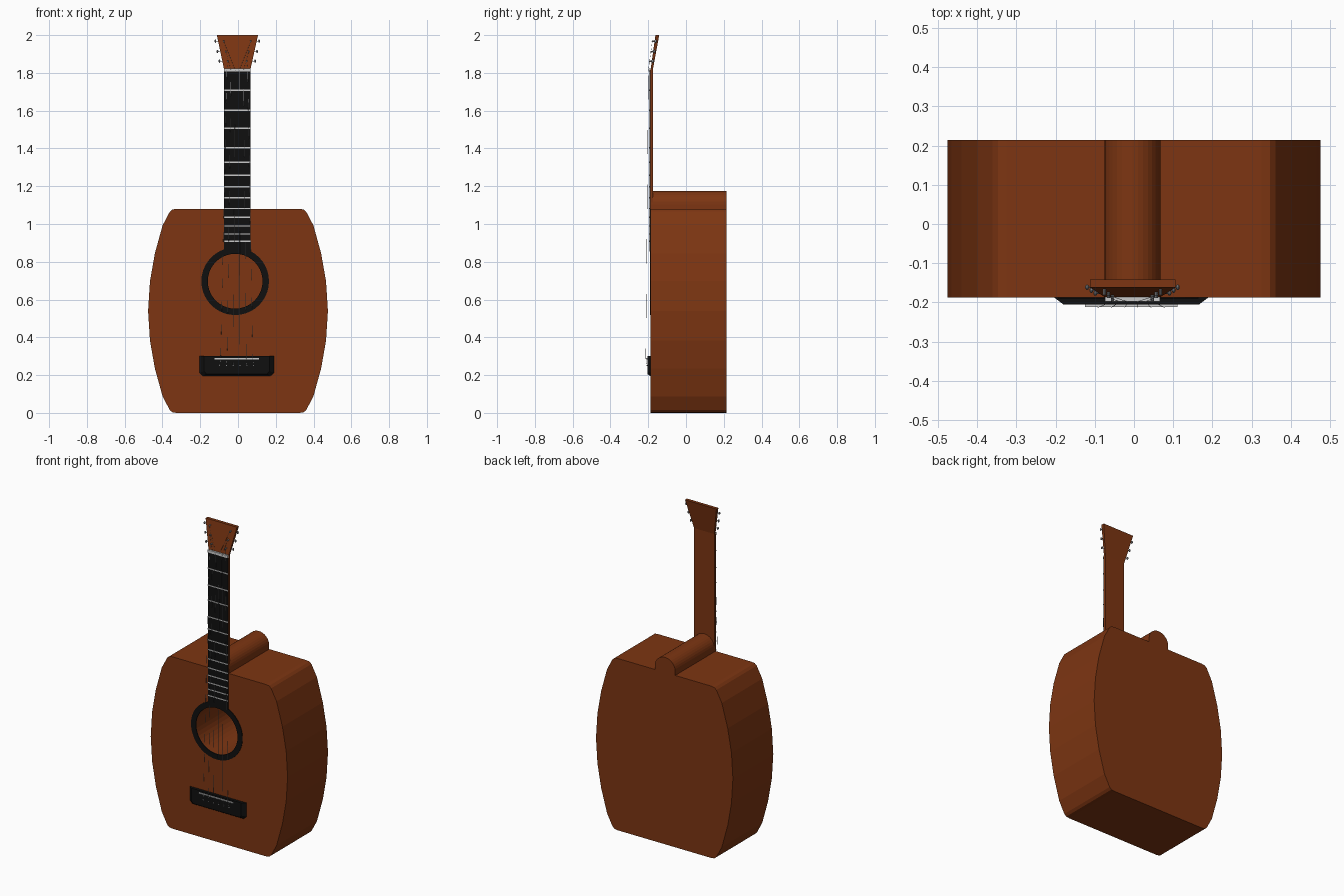
import bpy, bmesh, math
from mathutils import Vector

if "Cube" in bpy.data.objects:
    bpy.data.objects.remove(bpy.data.objects["Cube"])

CX = -0.004      # neck axis
FRONT = -0.187   # soundboard plane
HOLE = (-0.015, 0.697)


def material(name, rgb):
    m = bpy.data.materials.new(name)
    m.diffuse_color = (*rgb, 1)
    m.use_nodes = True
    m.node_tree.nodes["Principled BSDF"].inputs["Base Color"].default_value = m.diffuse_color
    return m


WOOD = material("wood", (0.205, 0.036, 0.006))
BLACK = material("ebony", (0.005, 0.005, 0.005))
BONE = material("bone", (0.7, 0.7, 0.7))
METAL = material("metal", (0.25, 0.25, 0.26))


def finish(name, bm, mat):
    bmesh.ops.recalc_face_normals(bm, faces=bm.faces)
    me = bpy.data.meshes.new(name)
    bm.to_mesh(me)
    bm.free()
    me.materials.append(mat)
    ob = bpy.data.objects.new(name, me)
    bpy.context.collection.objects.link(ob)
    return ob


def loft(name, a, b, mat):
    """Solid between two matching outlines of 3D points."""
    bm = bmesh.new()
    va, vb = [bm.verts.new(p) for p in a], [bm.verts.new(p) for p in b]
    bm.faces.new(va)
    bm.faces.new(vb)
    n = len(va)
    for i in range(n):
        bm.faces.new((va[i], va[(i + 1) % n], vb[(i + 1) % n], vb[i]))
    return finish(name, bm, mat)


def plate(name, outline, y0, y1, mat):
    return loft(name, [(x, y0, z) for x, z in outline],
                [(x, y1, z) for x, z in outline], mat)


def box(name, x0, x1, y0, y1, z0, z1, mat):
    return plate(name, [(x0, z0), (x1, z0), (x1, z1), (x0, z1)], y0, y1, mat)


def circle(r, n, c):
    return [(c[0] + r * math.cos(2 * math.pi * i / n),
             c[1] + r * math.sin(2 * math.pi * i / n)) for i in range(n)]


def rod(name, points, r, mat, sides=8):
    """Straight round segments through the points."""
    bm = bmesh.new()
    for p, q in zip(points, points[1:]):
        p, q = Vector(p), Vector(q)
        geo = bmesh.ops.create_cone(bm, cap_ends=True, segments=sides,
                                    radius1=r, radius2=r, depth=(q - p).length)
        rot = (q - p).to_track_quat('Z', 'Y')
        for v in geo["verts"]:
            v.co = rot @ v.co + (p + q) / 2
    return finish(name, bm, mat)


# Body: barrel outline with a deep sound hole
quarter = [(0.476, 0.54), (0.466, 0.697), (0.44, 0.845), (0.399, 0.993),
           (0.361, 1.065), (0.347, 1.077), (0.325, 1.08)]
right = [(x, 1.08 - z) for x, z in quarter[:0:-1]] + quarter
outline = right + [(-x, z) for x, z in reversed(right)]
body = plate("body", outline, FRONT, 0.214, WOOD)
cutter = plate("sound_hole_cutter", circle(0.146, 40, HOLE), FRONT - 0.05, 0.19, WOOD)
cutter.hide_render = True
cutter.hide_set(True)
mod = body.modifiers.new("sound_hole", 'BOOLEAN')
mod.operation, mod.object, mod.solver = 'DIFFERENCE', cutter, 'EXACT'

# Rounded heel on top of the body
arc = [(CX + 0.071 * math.cos(math.pi * i / 16), 1.104 + 0.071 * math.sin(math.pi * i / 16))
       for i in range(17)]
plate("neck_heel", [(CX + 0.071, 1.06)] + arc + [(CX - 0.071, 1.06)], FRONT, 0.214, WOOD)

# Rosette ring around the sound hole
bm = bmesh.new()
loops = [[bm.verts.new((x, y, z)) for x, z in circle(r, 40, HOLE)]
         for r, y in ((0.145, FRONT + 0.002), (0.145, -0.19), (0.179, -0.19), (0.179, FRONT + 0.002))]
for k in range(4):
    a, b = loops[k], loops[(k + 1) % 4]
    for i in range(40):
        j = (i + 1) % 40
        bm.faces.new((a[i], a[j], b[j], b[i]))
finish("rosette", bm, BLACK)

# Neck, fretboard and nut
NL, NR = CX - 0.07, CX + 0.07
box("neck", NL, NR, FRONT, -0.175, 1.07, 1.82, WOOD)
box("fretboard", NL, NR, -0.193, FRONT, 0.855, 1.815, BLACK)
box("nut", NL, NR, -0.198, -0.18, 1.808, 1.824, BONE)

# Frets
for i, z in enumerate((1.708, 1.602, 1.507, 1.404, 1.327, 1.258, 1.197,
                       1.139, 1.083, 1.036, 0.99, 0.948, 0.909)):
    box(f"fret_{i + 1}", NL, NR, -0.196, -0.192, z - 0.003, z + 0.003, BONE)


# Headstock: flared and leaning back
def head_y(z):
    return FRONT + (z - 1.82) * 0.14


head = [(NL, 1.82), (NR, 1.82), (0.106, 2.0), (-0.112, 2.0)]
loft("headstock", [(x, head_y(z), z) for x, z in head],
     [(x, head_y(z) + 0.012 + (z - 1.82) * 0.045, z) for x, z in head], WOOD)

# Bridge with sloping ends and lower edge, plus saddle
bx = -0.007
base = [(-0.2, 0.30), (-0.2, 0.212), (-0.18, 0.193), (0.18, 0.193), (0.2, 0.212), (0.2, 0.30)]
top = [(-0.173, 0.30), (-0.173, 0.22), (-0.16, 0.206), (0.16, 0.206), (0.173, 0.22), (0.173, 0.30)]
loft("bridge", [(bx + x, FRONT + 0.002, z) for x, z in base],
     [(bx + x, -0.205, z) for x, z in top], BLACK)
box("saddle", bx - 0.118, bx + 0.118, -0.212, -0.2, 0.283, 0.29, BONE)

# Tuners: post, shaft and button, three per side
for side, s in (("left", -1), ("right", 1)):
    for i, z in enumerate((1.862, 1.914, 1.968)):
        edge = 0.072 + (z - 1.82) * 0.2
        y = head_y(z)
        px, kx = CX + s * (edge - 0.03), CX + s * (edge + 0.014)
        rod(f"{side}_tuner_post_{i + 1}", [(px, y + 0.004, z), (px, y - 0.015, z - 0.002)], 0.004, METAL)
        rod(f"{side}_tuner_shaft_{i + 1}", [(px, y + 0.005, z), (kx, y + 0.005, z)], 0.002, METAL)
        bm = bmesh.new()
        bmesh.ops.create_uvsphere(bm, u_segments=10, v_segments=6, radius=1)
        for v in bm.verts:
            v.co = Vector((kx + v.co.x * 0.005, y + 0.005 + v.co.y * 0.007, z + v.co.z * 0.009))
        finish(f"{side}_tuner_button_{i + 1}", bm, METAL)

# Strings and bridge pins
for i in range(6):
    t = (i - 2.5) / 2.5
    s = -1 if i < 3 else 1
    k = i if i < 3 else 5 - i
    z = (1.862, 1.914, 1.968)[k]
    post = CX + s * (0.042 + (z - 1.82) * 0.2)
    pin = bx + 0.09 * t
    rod(f"string_{i + 1}", [(pin, -0.205, 0.25), (bx + 0.085 * t, -0.213, 0.287),
                            (CX + 0.055 * t, -0.199, 1.816),
                            (post, head_y(z) - 0.012, z)], 0.0006, METAL, 4)
    rod(f"bridge_pin_{i + 1}", [(pin, -0.2, 0.25), (pin, -0.208, 0.25)], 0.003, METAL)
